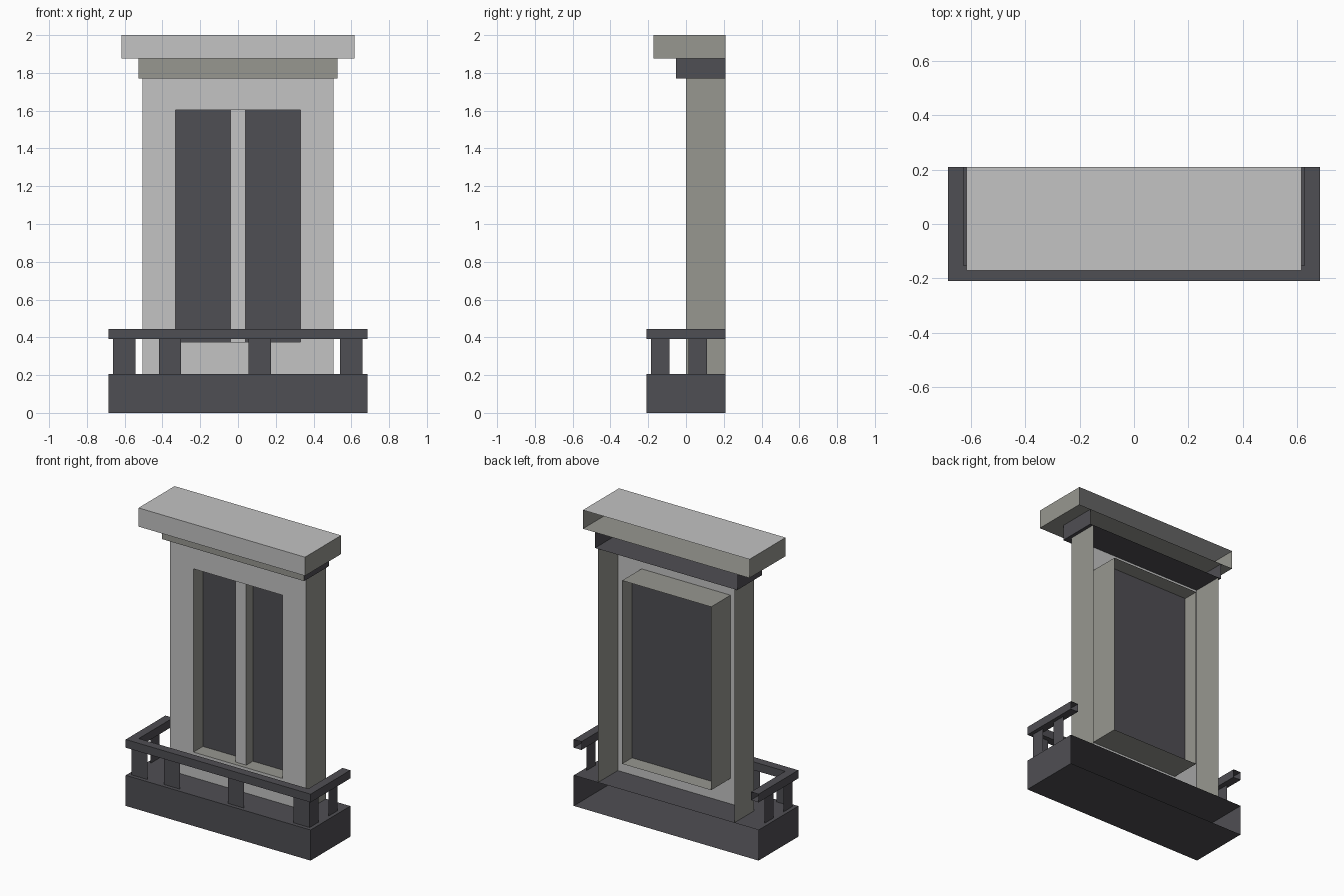
import bpy, bmesh

if "Cube" in bpy.data.objects:
    bpy.data.objects.remove(bpy.data.objects["Cube"])


def material(name, rgb):
    m = bpy.data.materials.new(name)
    m.diffuse_color = (*rgb, 1)
    m.use_nodes = True
    m.node_tree.nodes["Principled BSDF"].inputs["Base Color"].default_value = m.diffuse_color
    return m


LIGHT = material("light grey stone", (0.546, 0.546, 0.546))
OLIVE = material("olive grey stone", (0.309, 0.309, 0.28))
DARK = material("dark grey", (0.078, 0.077, 0.087))
MATS = [LIGHT, OLIVE, DARK]


def finish(name, bm):
    me = bpy.data.meshes.new(name)
    bm.to_mesh(me)
    bm.free()
    for m in MATS:
        me.materials.append(m)
    ob = bpy.data.objects.new(name, me)
    bpy.context.collection.objects.link(ob)
    return ob


# corner index = 4*ix + 2*iy + iz
SIDES = {"left": (0, 1, 3, 2), "right": (4, 6, 7, 5), "front": (0, 4, 5, 1),
         "back": (2, 3, 7, 6), "bottom": (0, 2, 6, 4), "top": (1, 5, 7, 3)}


def box(name, xs, ys, zs, colours, inward=False):
    """Box with only the sides listed in colours: {'left right': material}."""
    bm = bmesh.new()
    v = [bm.verts.new((x, y, z)) for x in xs for y in ys for z in zs]
    for sides, mat in colours.items():
        for s in sides.split():
            f = bm.faces.new([v[i] for i in SIDES[s]])
            f.material_index = MATS.index(mat)
            if inward:
                f.normal_flip()
    bmesh.ops.delete(bm, geom=[w for w in bm.verts if not w.link_faces], context='VERTS')
    return finish(name, bm)


BACK = 0.21

# balcony slab, open toward the building
box("balcony_base", (-0.685, 0.685), (-0.21, BACK), (0, 0.205),
    {"left right front top bottom": DARK})

# wall: side returns plus a front panel with a window opening
box("wall_sides", (-0.505, 0.505), (0, BACK), (0.205, 1.77), {"left right": OLIVE})
bm = bmesh.new()
rings = [[bm.verts.new((x, 0, z)) for x, z in ((-w, lo), (w, lo), (w, hi), (-w, hi))]
         for w, lo, hi in ((0.505, 0.205, 1.77), (0.33, 0.375, 1.603))]
for i in range(4):
    j = (i + 1) % 4
    bm.faces.new((rings[0][i], rings[0][j], rings[1][j], rings[1][i]))
finish("wall_front", bm)

# window: deep reveal, dark glass and a central mullion
box("window_reveal", (-0.33, 0.33), (0, 0.205), (0.375, 1.603),
    {"left right top bottom": OLIVE}, inward=True)
box("window_glass", (-0.33, 0.33), (0.1, 0.1), (0.375, 1.603), {"front": DARK})
box("window_mullion", (-0.04, 0.04), (0.03, 0.1), (0.375, 1.603),
    {"front": LIGHT, "left right": OLIVE})

# stepped cornice, open at the back
box("lower_cornice", (-0.527, 0.527), (-0.053, BACK), (1.77, 1.875),
    {"front": OLIVE, "left right bottom": DARK})
box("upper_cornice", (-0.617, 0.617), (-0.172, BACK), (1.875, 2.0),
    {"front top": LIGHT, "left right bottom": OLIVE})

# mitred handrail around three sides
bm = bmesh.new()
sections = []
for sx, at_front in ((-1, False), (-1, True), (1, True), (1, False)):
    ring = []
    for inset, z in ((0, 0.39), (0, 0.445), (0.057, 0.445), (0.057, 0.39)):
        y = -0.21 + inset if at_front else BACK
        ring.append(bm.verts.new((sx * (0.685 - inset), y, z)))
    sections.append(ring)
for a, b in zip(sections, sections[1:]):
    for i in range(4):
        j = (i + 1) % 4
        bm.faces.new((a[i], b[i], b[j], a[j])).material_index = MATS.index(DARK)
finish("handrail", bm)

# flat balusters on the front and both sides
for n, x in enumerate((-0.602, -0.36, 0.115, 0.6)):
    box(f"front_baluster_{n + 1}", (x - 0.059, x + 0.059), (-0.184, -0.184),
        (0.205, 0.39), {"front": DARK})
for side, sx in (("left", -0.66), ("right", 0.66)):
    for n, y in enumerate((-0.136, 0.062)):
        box(f"{side}_baluster_{n + 1}", (sx, sx), (y - 0.048, y + 0.048),
            (0.205, 0.39), {side: DARK})
